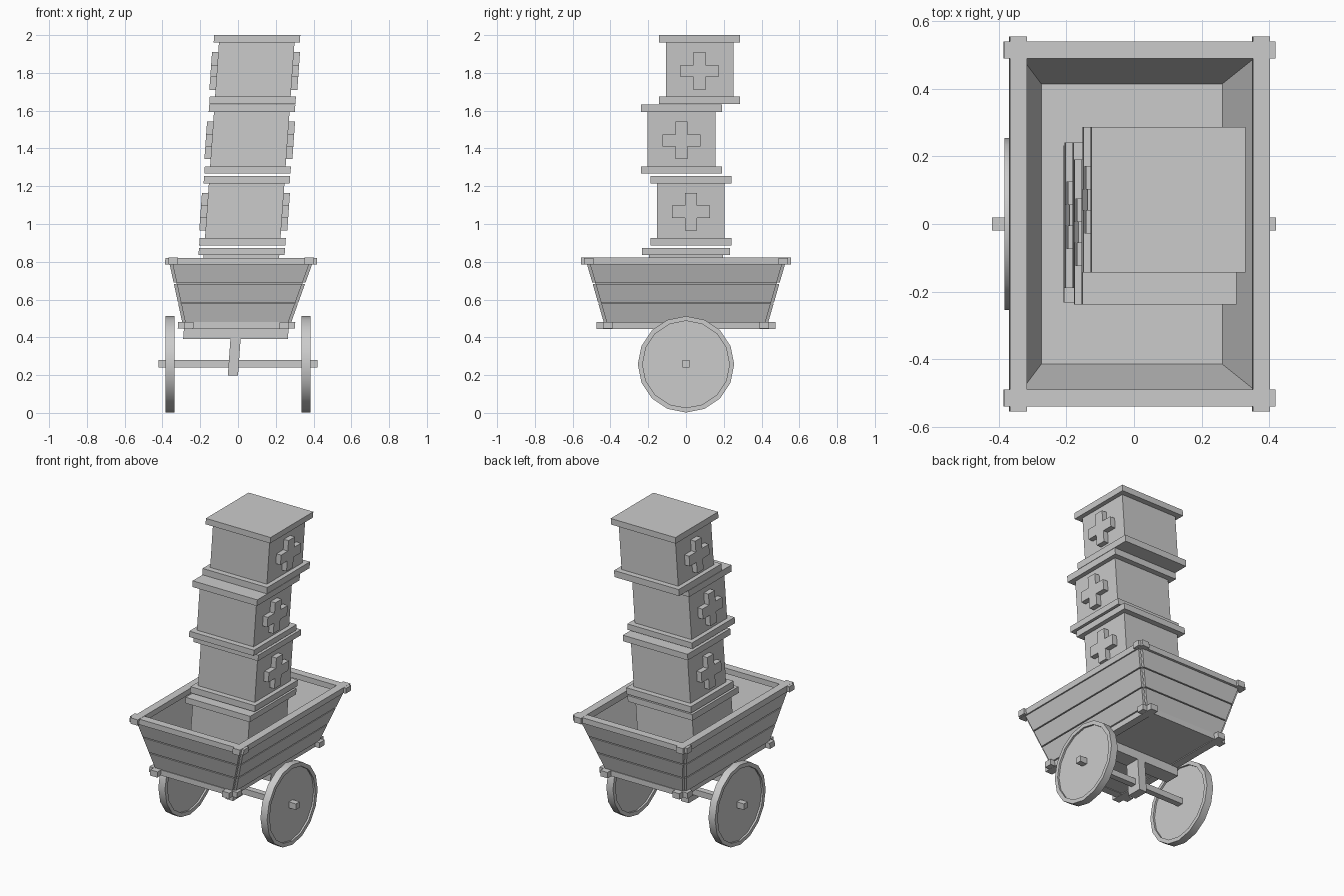
import bpy, bmesh, math
from mathutils import Matrix, Vector

if "Cube" in bpy.data.objects:
    bpy.data.objects.remove(bpy.data.objects["Cube"])

grey = bpy.data.materials.new("light_grey")
grey.diffuse_color = (0.6, 0.6, 0.6, 1)
grey.use_nodes = True
grey.node_tree.nodes["Principled BSDF"].inputs["Base Color"].default_value = grey.diffuse_color

LEAN, PIVOT = 0.0715, 0.575   # the load and cart body lean sideways with height


def finish(name, bm, lean=True):
    bmesh.ops.recalc_face_normals(bm, faces=bm.faces)
    if lean:
        for v in bm.verts:
            v.co.x += LEAN * (v.co.z - PIVOT)
    me = bpy.data.meshes.new(name)
    bm.to_mesh(me)
    bm.free()
    me.materials.append(grey)
    ob = bpy.data.objects.new(name, me)
    bpy.context.collection.objects.link(ob)
    return ob


def block(bm, x0, x1, y0, y1, z0, z1):
    size = Matrix.Diagonal((x1 - x0, y1 - y0, z1 - z0, 1))
    mid = Matrix.Translation(((x0 + x1) / 2, (y0 + y1) / 2, (z0 + z1) / 2))
    bmesh.ops.create_cube(bm, size=1, matrix=mid @ size)


def prism(bm, profile, axis_from, axis_to):
    """Extrude a closed list of points by a vector."""
    face = bm.faces.new([bm.verts.new(Vector(p) + Vector(axis_from)) for p in profile])
    new = bmesh.ops.extrude_face_region(bm, geom=[face])["geom"]
    bmesh.ops.translate(bm, verts=[g for g in new if isinstance(g, bmesh.types.BMVert)],
                        vec=Vector(axis_to) - Vector(axis_from))


def frame(name, x, y, reach_x, reach_y, z0, z1, w=0.05):
    """Four rails with crossing ends; x and y are the outer faces."""
    bm = bmesh.new()
    for s in (-1, 1):
        a, b = sorted((s * x, s * (x - w)))
        block(bm, a, b, -reach_y, reach_y, z0, z1)
        a, b = sorted((s * y, s * (y - w)))
        block(bm, -reach_x, reach_x, a, b, z0 + 0.001, z1 - 0.001)
    finish(name, bm)


# cart frames and floor
frame("top_rail", 0.385, 0.54, 0.402, 0.556, 0.785, 0.822)
frame("bottom_rail", 0.278, 0.44, 0.31, 0.475, 0.445, 0.482)
bm = bmesh.new()
block(bm, -0.275, 0.275, -0.43, 0.43, 0.45, 0.485)
finish("cart_floor", bm)

# flared plank walls
Z0, Z1 = 0.478, 0.79
HX, HY = (0.288, 0.378), (0.435, 0.525)   # outer half sizes at bottom and top


def half(pair, z):
    return pair[0] + (pair[1] - pair[0]) * (z - Z0) / (Z1 - Z0)


def plank(bm, z0, z1, side, along_x, thick, inset, gap):
    out, run = (HY, HX) if along_x else (HX, HY)
    verts = []
    for z in (z0, z1):
        for depth in (inset, inset + thick):
            o = side * (half(out, z) - depth)
            e = half(run, z) - gap
            for s in (-1, 1):
                verts.append(bm.verts.new((s * e, o, z) if along_x else (o, s * e, z)))
    for f in ((0, 1, 3, 2), (4, 6, 7, 5), (0, 4, 5, 1), (2, 3, 7, 6), (0, 2, 6, 4), (1, 5, 7, 3)):
        bm.faces.new([verts[i] for i in f])


planks, lining = bmesh.new(), bmesh.new()
step = (Z1 - Z0) / 3
for side in (-1, 1):
    for along_x in (False, True):
        for i in range(3):
            z = Z0 + i * step
            plank(planks, z + 0.003 * (i > 0), z + step - 0.003 * (i < 2),
                  side, along_x, 0.022, 0, 0.016)
        plank(lining, Z0, Z1, side, along_x, 0.008, 0.014, 0.014)
finish("wall_planks", planks)
finish("wall_lining", lining)

# undercarriage
bm = bmesh.new()
block(bm, -0.277, 0.277, -0.05, 0.05, 0.392, 0.447)
finish("cross_beam", bm)
bm = bmesh.new()
block(bm, -0.027, 0.027, -0.05, 0.05, 0.197, 0.395)
finish("axle_post", bm)
bm = bmesh.new()
block(bm, -0.421, 0.421, -0.019, 0.019, 0.241, 0.279)
finish("axle", bm, lean=False)

# wheels: rim with a recessed disc on both faces, as one turned profile
for side, name in ((-1, "wheel_left"), (1, "wheel_right")):
    bm = bmesh.new()
    profile = [(-0.012, 0), (-0.012, 0.23), (-0.0235, 0.23), (-0.0235, 0.255),
               (0.0235, 0.255), (0.0235, 0.23), (0.012, 0.23), (0.012, 0)]
    vs = [bm.verts.new((x, 0, r)) for x, r in profile]
    es = [bm.edges.new(p) for p in zip(vs, vs[1:])]
    bmesh.ops.spin(bm, geom=vs + es, cent=(0, 0, 0), axis=(1, 0, 0),
                   angle=math.tau, steps=16, use_duplicate=False)
    bmesh.ops.remove_doubles(bm, verts=bm.verts, dist=1e-4)
    bmesh.ops.translate(bm, verts=bm.verts, vec=(side * 0.36, 0, 0.257))
    wheel = finish(name, bm, lean=False)
    bpy.ops.object.select_all(action='DESELECT')
    wheel.select_set(True)
    bpy.context.view_layer.objects.active = wheel
    bpy.ops.object.shade_smooth_by_angle(angle=math.radians(40))


# stacked crates
def crate(name, y, z0, base, lid, z1, depth=0.215, cross=None):
    """z0..z1 overall; base and lid are the inner ends of the two bands."""
    bm = bmesh.new()
    block(bm, -0.2, 0.2, y - depth + 0.036, y + depth - 0.036, z0 + 0.002, z1 - 0.002)
    block(bm, -0.228, 0.228, y - depth, y + depth, lid, z1)
    if base:
        block(bm, -0.228, 0.228, y - depth, y + depth, z0, base)
    finish(name, bm)
    if cross:
        a, b = 0.1, 0.032
        shape = [(b, a), (b, b), (a, b), (a, -b), (b, -b), (b, -a),
                 (-b, -a), (-b, -b), (-a, -b), (-a, b), (-b, b), (-b, a)]
        bm = bmesh.new()
        for s in (-1, 1):
            prism(bm, [(0, y + p, cross + q) for p, q in shape],
                  (s * 0.195, 0, 0), (s * 0.233, 0, 0))
        finish(name + "_plus", bm)


crate("crate_bottom", 0.0, 0.48, None, 0.835, 0.873, depth=0.233)
crate("crate_lower", 0.026, 0.885, 0.925, 1.215, 1.253, cross=1.065)
crate("crate_middle", -0.024, 1.268, 1.305, 1.592, 1.632, cross=1.443)
crate("crate_top", 0.072, 1.634, 1.675, 1.962, 2.0, cross=1.81)
